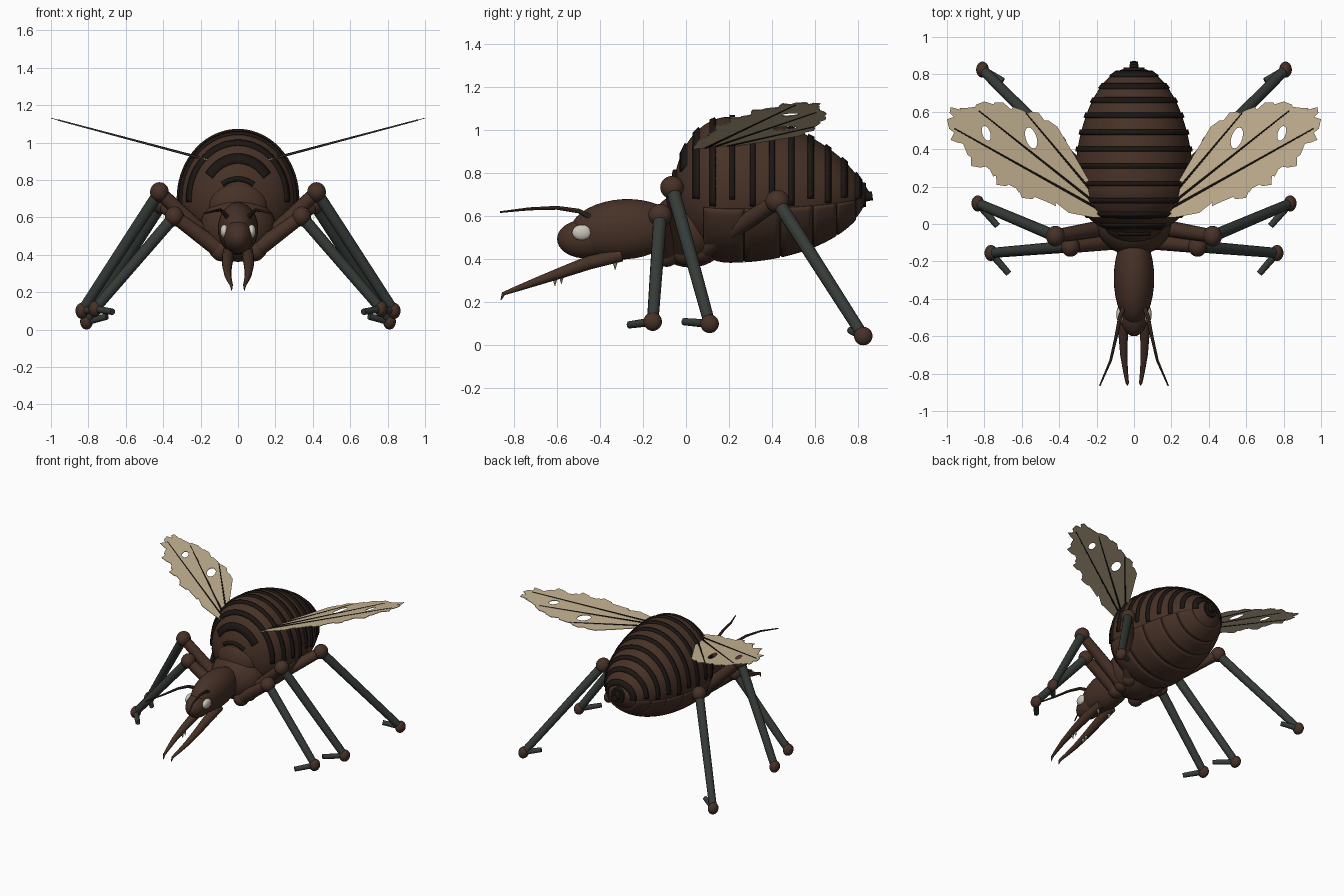
import bpy, bmesh, math, random
from mathutils import Vector

if "Cube" in bpy.data.objects:
    bpy.data.objects.remove(bpy.data.objects["Cube"])

random.seed(4)


def material(name, rgb):
    m = bpy.data.materials.new(name)
    m.diffuse_color = (*rgb, 1)
    m.use_nodes = True
    m.node_tree.nodes["Principled BSDF"].inputs["Base Color"].default_value = m.diffuse_color
    return m


BROWN = material("brown_shell", (0.062, 0.031, 0.02))
DARK = material("dark_band", (0.012, 0.008, 0.006))
LEG = material("leg_grey", (0.036, 0.044, 0.039))
TAN = material("wing_tan", (0.56, 0.45, 0.29))
EYE = material("eye_pale", (0.6, 0.58, 0.5))


def add_mesh(name, mesh, mat):
    ob = bpy.data.objects.new(name, mesh)
    bpy.context.collection.objects.link(ob)
    mesh.materials.clear()
    mesh.materials.append(mat)
    return ob


def curve_to_mesh(name, cu, mat):
    tmp = bpy.data.objects.new("tmp", cu)
    bpy.context.collection.objects.link(tmp)
    bpy.context.view_layer.update()
    mesh = bpy.data.meshes.new_from_object(tmp.evaluated_get(bpy.context.evaluated_depsgraph_get()))
    bpy.data.objects.remove(tmp)
    return add_mesh(name, mesh, mat)


def tube(name, pts, radii, mat, res=4):
    cu = bpy.data.curves.new(name, 'CURVE')
    cu.dimensions = '3D'
    cu.bevel_depth = 1
    cu.bevel_resolution = res
    cu.use_fill_caps = True
    sp = cu.splines.new('POLY')
    sp.points.add(len(pts) - 1)
    for p, co, r in zip(sp.points, pts, radii):
        p.co = (*co, 1)
        p.radius = r
    return curve_to_mesh(name, cu, mat)


def ball(name, loc, size, mat, tilt=0):
    me = bpy.data.meshes.new(name)
    bm = bmesh.new()
    bmesh.ops.create_uvsphere(bm, u_segments=32, v_segments=18, radius=1)
    bm.to_mesh(me)
    bm.free()
    ob = add_mesh(name, me, mat)
    ob.location, ob.scale, ob.rotation_euler = loc, size, (tilt, 0, 0)
    return ob


# Abdomen surface: egg with separate top and bottom heights
PEAK, FRONT, BACK = 0.20, 0.26, 0.64


def surf(y, a, off=0):
    front = y < PEAK
    u = (PEAK - y) / FRONT if front else (y - PEAK) / BACK
    f = math.sqrt(max(0, 1 - u * u))
    h = 0.363 * (f if front else f ** 1.38) if math.sin(a) > 0 else 0.31 * f ** 1.1
    return ((0.318 * f + off) * math.cos(a), y, 0.70 + (h + off) * math.sin(a))


def shell(name, ys, a0, a1, n, mat, off=0.0, thick=0.0):
    bm = bmesh.new()
    rows = [[bm.verts.new(surf(y, math.radians(a0 + (a1 - a0) * i / n), off))
             for i in range(n + 1)] for y in ys]
    for r, s in zip(rows, rows[1:]):
        for i in range(n):
            bm.faces.new((r[i], r[i + 1], s[i + 1], s[i]))
    bmesh.ops.remove_doubles(bm, verts=bm.verts, dist=1e-5)
    bmesh.ops.recalc_face_normals(bm, faces=bm.faces)
    me = bpy.data.meshes.new(name)
    bm.to_mesh(me)
    bm.free()
    ob = add_mesh(name, me, mat)
    if thick:
        mod = ob.modifiers.new("thickness", 'SOLIDIFY')
        mod.thickness = thick
        mod.offset = 0
    return ob


# Abdomen, upper bands and belly plates
shell("abdomen", [PEAK - FRONT * math.cos(math.pi / 2 * i / 16) for i in range(16)] +
      [PEAK + BACK * math.sin(math.pi / 2 * i / 24) for i in range(25)], 0, 360, 56, BROWN)
for i, y in enumerate((-0.01, 0.05, 0.125, 0.215, 0.31, 0.40, 0.49, 0.58, 0.66, 0.735, 0.80)):
    a0 = 35 if y < 0 else (-4 if i % 2 else -10)
    shell(f"abdomen_band_{i}", (y - 0.013, y + 0.013), a0, 180 - a0, 40, DARK, 0.001, 0.018)
edges = (0.08, 0.27, 0.44, 0.59, 0.70, 0.79)
for i, (a, b) in enumerate(zip(edges, edges[1:])):
    shell(f"belly_plate_{i}", [a + 0.003 + (b - a - 0.006) * k / 6 for k in range(7)],
          192, 348, 32, BROWN, 0.001, 0.01)

# Tail tip
tube("tail_ring", [(0, 0.812, 0.70), (0, 0.838, 0.70)], [0.062, 0.055], DARK)
tube("tail_stub", [(0, 0.82, 0.715), (0, 0.845, 0.692), (0, 0.868, 0.695)], [0.028, 0.024, 0.02], DARK)

# Thorax, neck, head
ball("thorax", (0, 0.02, 0.54), (0.205, 0.19, 0.178), BROWN)
ball("thorax_hump", (0, 0.0, 0.66), (0.16, 0.095, 0.14), BROWN)
ball("neck_shield", (0, -0.29, 0.54), (0.108, 0.25, 0.14), BROWN, 0.06)
ball("head", (0, -0.47, 0.495), (0.078, 0.13, 0.09), BROWN)
tube("collar", [(0.13 * math.cos(t), -0.05, 0.68 + 0.125 * math.sin(t))
                for t in [math.radians(50 + 80 * k / 10) for k in range(11)]], [0.014] * 11, DARK)

# Wing outline (right side) and torn edge
OUT = [(0.10, 0.03), (0.17, 0.13), (0.245, 0.24), (0.32, 0.37), (0.41, 0.52), (0.51, 0.595), (0.60, 0.61),
       (0.70, 0.65), (0.80, 0.655), (0.90, 0.62), (0.98, 0.625), (1.00, 0.56), (0.98, 0.45), (0.91, 0.42),
       (0.87, 0.31), (0.77, 0.29), (0.735, 0.21), (0.63, 0.19), (0.60, 0.14), (0.47, 0.12), (0.35, 0.06),
       (0.22, 0.035)]
torn = []
for i, p in enumerate(OUT):
    p, q = Vector(p), Vector(OUT[(i + 1) % len(OUT)])
    torn.append(p)
    if 3 < i < 20:
        k = random.uniform(0.01, 0.035)
        inward = (Vector((0.62, 0.40)) - p).normalized() * k
        torn += [p.lerp(q, 0.45) + inward * 0.1, p.lerp(q, 0.55) + inward]


def wing_z(x):
    return 0.893 + (abs(x) - 0.107) * 0.266


def wing(name, s):
    cu = bpy.data.curves.new(name, 'CURVE')
    cu.dimensions = '2D'
    cu.fill_mode = 'BOTH'
    cu.extrude = 0.002
    loops = [torn]
    for cx, cy, rx, ry in ((0.55, 0.46, 0.03, 0.056), (0.79, 0.485, 0.022, 0.04)):
        loops.append([(cx + rx * math.cos(t) + 0.25 * ry * math.sin(t), cy + ry * math.sin(t))
                      for t in [math.tau * k / 16 for k in range(16)]])
    for loop in loops:
        sp = cu.splines.new('POLY')
        sp.points.add(len(loop) - 1)
        sp.use_cyclic_u = True
        for pt, co in zip(sp.points, loop):
            pt.co = (s * co[0], co[1], 0, 1)
    ob = curve_to_mesh(name, cu, TAN)
    for v in ob.data.vertices:
        v.co.z += wing_z(v.co.x)


# Each leg: hip, knee, ankle, toe tip
LEGS = {"front": [(0.09, -0.09, 0.42), (0.34, -0.12, 0.605), (0.765, -0.155, 0.11), (0.67, -0.265, 0.095)],
        "middle": [(0.10, -0.01, 0.43), (0.42, -0.065, 0.735), (0.835, 0.11, 0.10), (0.73, -0.01, 0.11)],
        "rear": [(0.10, 0.07, 0.44), (0.41, 0.425, 0.67), (0.81, 0.825, 0.043), (0.70, 0.765, 0.07)]}

for s, side in ((1, "right"), (-1, "left")):
    def m(pts):
        return [(s * x, y, z) for x, y, z in pts]

    # Wings and veins
    wing(f"{side}_wing", s)
    for i, (x, y) in enumerate(((0.58, 0.595), (0.83, 0.605), (0.96, 0.51))):
        tube(f"{side}_wing_vein_{i}", m([(0.11, 0.035, wing_z(0.11)), (x, y, wing_z(x))]),
             [0.008, 0.004], DARK, 1)

    # Legs
    for name, pts in LEGS.items():
        hip, knee, ankle, toe = m(pts)
        n = f"{side}_{name}"
        ball(n + "_hip", hip, (0.055, 0.055, 0.055), BROWN)
        tube(n + "_thigh", [hip, knee], [0.046, 0.036], BROWN)
        ball(n + "_knee", knee, (0.05, 0.055, 0.053), BROWN)
        tube(n + "_shin", [knee, ankle], [0.032, 0.027], LEG)
        ball(n + "_ankle", ankle, (0.034, 0.043, 0.043), BROWN)
        tube(n + "_toe", [ankle, toe], [0.02, 0.017], LEG)

    # Eyes and antennae
    ball(f"{side}_eye", (s * 0.073, -0.485, 0.525), (0.022, 0.045, 0.036), EYE)
    tube(f"{side}_antenna", m([(0.05, -0.43, 0.59), (0.075, -0.50, 0.625), (0.095, -0.60, 0.64),
                               (0.125, -0.73, 0.635), (0.183, -0.865, 0.62)]),
         [0.013, 0.011, 0.009, 0.007, 0.004], BROWN, 2)

    # Jaws with hooked tips and teeth
    tube(f"{side}_jaw", m([(0.05, -0.30, 0.42), (0.055, -0.45, 0.385), (0.058, -0.58, 0.338),
                           (0.055, -0.70, 0.295), (0.045, -0.79, 0.262), (0.036, -0.85, 0.24),
                           (0.034, -0.862, 0.21)]),
         [0.03, 0.032, 0.026, 0.019, 0.013, 0.009, 0.002], BROWN)
    for i, (y, z) in enumerate(((-0.33, 0.385), (-0.58, 0.32), (-0.61, 0.31))):
        tube(f"{side}_jaw_tooth_{i}", m([(0.05, y, z), (0.044, y, z - 0.035)]), [0.011, 0.001], EYE, 1)

# Smooth shading with sharp edges kept
for ob in bpy.context.scene.objects:
    ob.select_set(True)
    bpy.context.view_layer.objects.active = ob
bpy.ops.object.shade_smooth_by_angle(angle=math.radians(35))
